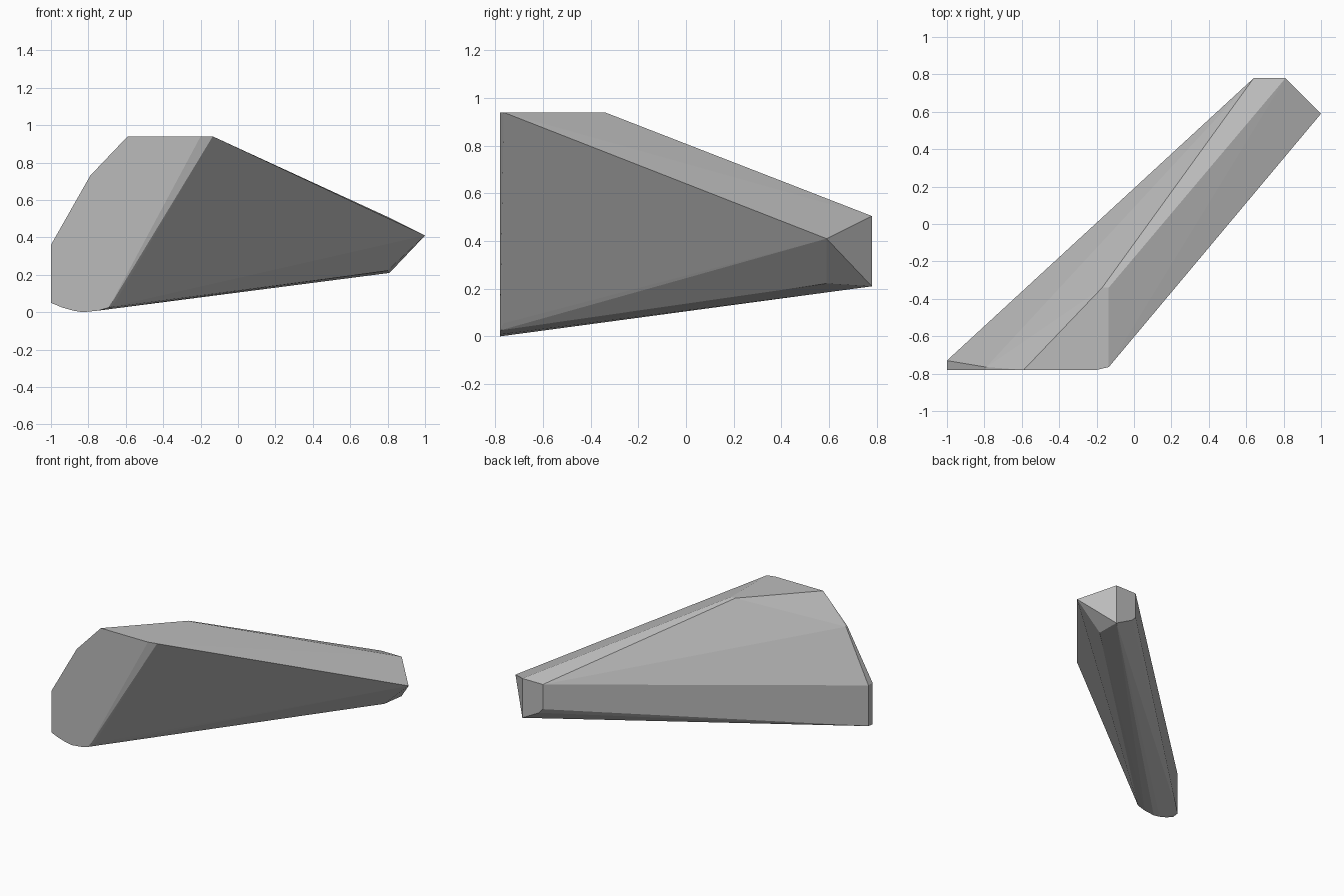
import bpy
import bmesh

if "Cube" in bpy.data.objects:
    bpy.data.objects.remove(bpy.data.objects["Cube"])

# One plain grey for the whole stone
grey = bpy.data.materials.new("stone grey")
grey.diffuse_color = (0.5, 0.5, 0.5, 1)
grey.use_nodes = True
grey.node_tree.nodes["Principled BSDF"].inputs["Base Color"].default_value = grey.diffuse_color

# Each profile is a cross-section of (x, z) points at one depth y
profiles = {
    # flat front end
    -0.78: [(-1, 0.05), (-1, 0.36), (-0.79, 0.73), (-0.59, 0.94), (-0.2, 0.94),
            (-0.69, 0.025), (-0.75, 0.008), (-0.83, 0.0), (-0.88, 0.008), (-0.94, 0.025)],
    # slightly chamfered rim behind the front end
    -0.765: [(-0.135, 0.94), (-0.79, 0.73), (-0.655, 0.055)],
    -0.73: [(-1, 0.055), (-1, 0.36)],
    # rear limit of the flat top
    -0.34: [(-0.17, 0.94), (-0.135, 0.94)],
    # side tip near the back
    0.59: [(1, 0.41), (0.8, 0.222)],
    # flat back end
    0.78: [(0.81, 0.505), (0.64, 0.505), (0.64, 0.32), (0.67, 0.285), (0.81, 0.21)],
}

# Wrap all the profiles in one faceted hull
bm = bmesh.new()
for y, points in profiles.items():
    for x, z in points:
        bm.verts.new((x, y, z))
bmesh.ops.convex_hull(bm, input=bm.verts[:])
bmesh.ops.delete(bm, geom=[v for v in bm.verts if not v.link_faces], context='VERTS')

# Merge coplanar triangles into flat facets
bmesh.ops.dissolve_limit(bm, angle_limit=0.01, verts=bm.verts[:], edges=bm.edges[:])
bmesh.ops.recalc_face_normals(bm, faces=bm.faces[:])

mesh = bpy.data.meshes.new("faceted_stone")
bm.to_mesh(mesh)
bm.free()
mesh.materials.append(grey)
stone = bpy.data.objects.new("faceted_stone", mesh)
bpy.context.collection.objects.link(stone)
